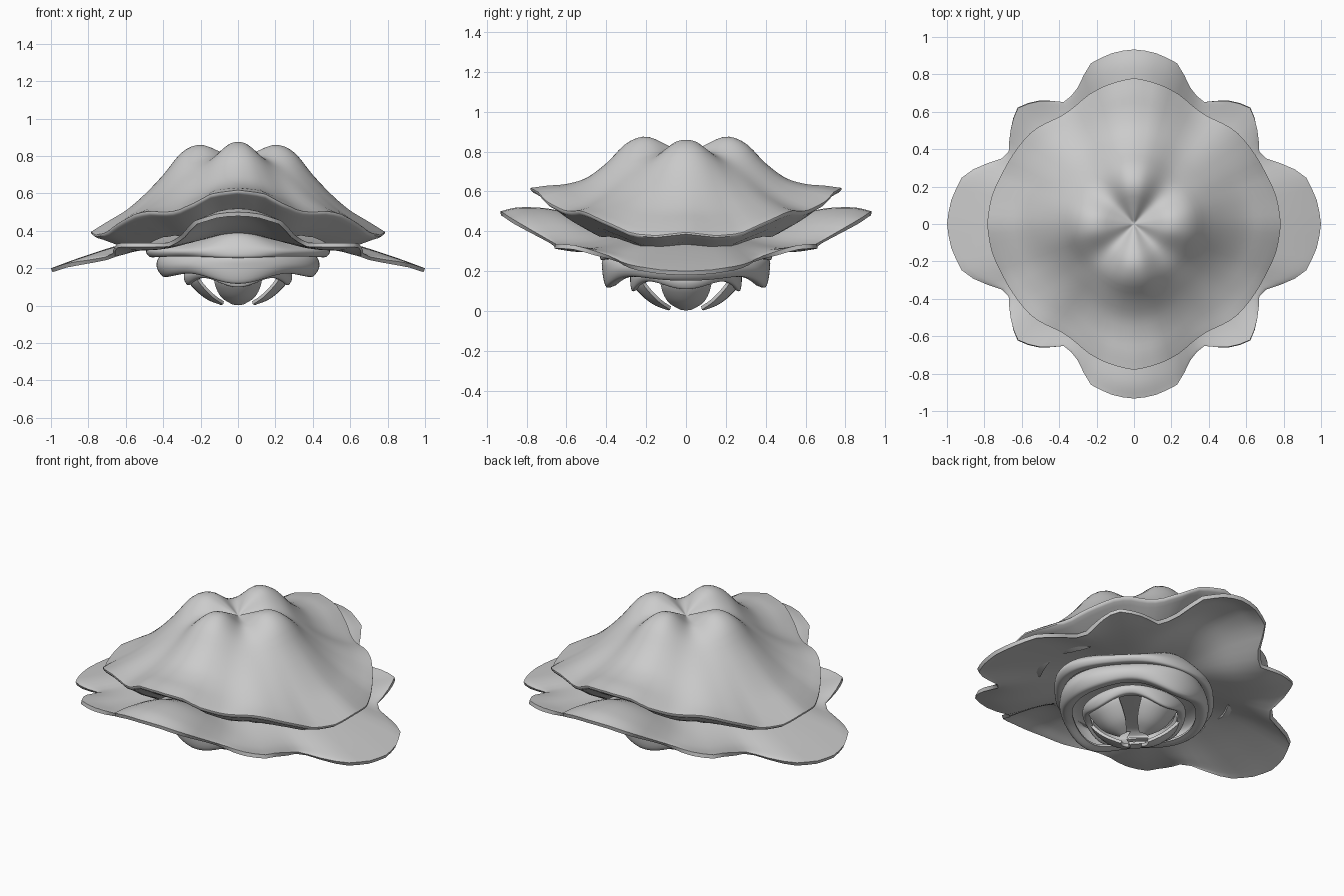
import bpy, bmesh, math
from mathutils import Vector

if "Cube" in bpy.data.objects:
    bpy.data.objects.remove(bpy.data.objects["Cube"])

grey = bpy.data.materials.new("light_grey")
grey.diffuse_color = (0.6, 0.6, 0.6, 1)
grey.use_nodes = True
grey.node_tree.nodes["Principled BSDF"].inputs["Base Color"].default_value = grey.diffuse_color


def spline(pts, t):
    """Smooth curve through points, t from 0 to 1."""
    n = len(pts) - 1
    i = min(int(t * n), n - 1)
    f = t * n - i
    a, b, c, d = (Vector(pts[max(0, min(n, k))]) for k in (i - 1, i, i + 1, i + 2))
    return 0.5 * (2 * b + (c - a) * f + (2 * a - 5 * b + 4 * c - d) * f ** 2
                  + (3 * b - a - 3 * c + d) * f ** 3)


def rim_at(rim, ang):
    """Rim radius and height at an angle in the first quadrant."""
    keys = [(math.atan2(y, x), math.hypot(x, y), z) for x, y, z in rim]
    for (a, r, z), (b, s, w) in zip(keys, keys[1:]):
        if ang <= b + 1e-6:
            f = (ang - a) / (b - a)
            return r + (s - r) * f, z + (w - z) * f
    return keys[-1][1:]


def finish(name, bm, thickness):
    bmesh.ops.remove_doubles(bm, verts=bm.verts, dist=1e-5)
    mesh = bpy.data.meshes.new(name)
    bm.to_mesh(mesh)
    bm.free()
    mesh.materials.append(grey)
    ob = bpy.data.objects.new(name, mesh)
    bpy.context.collection.objects.link(ob)
    bpy.ops.object.select_all(action='DESELECT')
    ob.select_set(True)
    bpy.context.view_layer.objects.active = ob
    mod = ob.modifiers.new("thickness", 'SOLIDIFY')
    mod.thickness = thickness
    mod.offset = -1
    bpy.ops.object.modifier_apply(modifier=mod.name)
    bpy.ops.object.shade_smooth_by_angle(angle=math.radians(50))
    return ob


def grid_faces(bm, rows, closed):
    n = len(rows[0])
    for a, b in zip(rows, rows[1:]):
        for j in range(n if closed else n - 1):
            k = (j + 1) % n
            bm.faces.new((a[j], b[j], b[k], a[k]))


def lobed_shell(name, side, diagonal, front, thickness, rim=None, lip=(), power=2, seg=96, rings=26):
    """Four-lobed shell blended from three radial (r, z) profiles, with an optional tucked lip."""
    bm = bmesh.new()
    rows = []
    for i in range(rings + 1):
        t = i / rings
        px, pd, py = spline(side, t), spline(diagonal, t), spline(front, t)
        row = []
        for j in range(seg):
            phi = 2 * math.pi * j / seg
            c, s = math.cos(phi), math.sin(phi)
            wd = abs(math.sin(2 * phi)) ** power

            def mix(x, d, y):
                return Vector(d) * wd + (Vector(x) * c * c + Vector(y) * s * s) * (1 - wd)
            r, z = mix(px, pd, py)
            if rim:
                re, ze = mix(side[-1], diagonal[-1], front[-1])
                rr, rz = rim_at(rim, math.atan2(abs(s), abs(c)))
                r *= 1 + (rr / re - 1) * t ** 2
                z += (rz - ze) * t ** 3
            row.append(bm.verts.new((r * c, r * s, z)))
        rows.append(row)
    # the tucked underside drops less towards the low side lobes
    for k, (scale, drop) in enumerate(lip, 1):
        row = []
        for j, v in enumerate(rows[rings]):
            shallow = 0.5 * max(0, math.cos(4 * math.pi * j / seg)) * k / len(lip)
            row.append(bm.verts.new((v.co.x * scale, v.co.y * scale, v.co.z + drop * (1 - shallow))))
        rows.append(row)
    # the first ring is a single point at the centre
    grid_faces(bm, rows[1:], True)
    for j in range(seg):
        bm.faces.new((rows[0][0], rows[1][j], rows[1][(j + 1) % seg]))
    for v in rows[0][1:]:
        bm.verts.remove(v)
    return finish(name, bm, thickness)


# Upper cap with four humps, a wavy rim and a tucked underside
lobed_shell(
    "upper_cap",
    [(0, .78), (.09, .82), (.2, .86), (.3, .82), (.4, .70), (.5, .595), (.6, .51), (.7, .45), (.79, .395)],
    [(0, .78), (.09, .793), (.18, .795), (.28, .755), (.37, .685), (.46, .615), (.55, .56), (.65, .515), (.74, .49)],
    [(0, .78), (.09, .83), (.2, .875), (.3, .84), (.4, .74), (.5, .665), (.6, .632), (.7, .62), (.78, .605)],
    .012, power=2.5,
    rim=[(.785, 0, .395), (.76, .15, .378), (.705, .27, .388), (.655, .36, .43), (.54, .5, .495),
         (.47, .54, .505), (.40, .57, .5), (.33, .615, .505), (.23, .7, .55), (.14, .745, .60), (0, .78, .618)],
    lip=[(1, -.01), (.985, -.022), (.95, -.035), (.86, -.08), (.72, -.13)])

# Lower, wider skirt with long lobes
lobed_shell(
    "lower_skirt",
    [(0, .4), (.25, .4), (.45, .37), (.65, .32), (.85, .255), (1, .2)],
    [(0, .4), (.2, .395), (.4, .36), (.6, .325), (.75, .318), (.88, .335)],
    [(0, .4), (.25, .4), (.45, .43), (.65, .505), (.83, .518), (.933, .495)],
    .022,
    rim=[(1, 0, .2), (.98, .12, .205), (.92, .25, .225), (.83, .31, .24), (.72, .34, .255),
         (.67, .38, .275), (.65, .55, .33), (.62, .62, .335), (.53, .655, .335), (.36, .65, .335),
         (.3, .73, .38), (.23, .86, .455), (.1, .92, .495), (0, .933, .5)])

# Bells nested beneath the skirt
lobed_shell(
    "upper_bell",
    [(0, .38), (.25, .38), (.42, .35), (.49, .30), (.47, .26), (.42, .265)],
    [(0, .38), (.2, .38), (.33, .35), (.43, .30), (.42, .265), (.38, .27)],
    [(0, .38), (.25, .39), (.36, .385), (.42, .32), (.43, .26), (.39, .26)],
    .015)
lobed_shell(
    "lower_bell",
    [(0, .3), (.3, .3), (.41, .27), (.435, .21), (.40, .155), (.35, .16)],
    [(0, .3), (.28, .3), (.38, .27), (.41, .22), (.39, .175), (.34, .175)],
    [(0, .3), (.3, .3), (.41, .27), (.42, .20), (.40, .12), (.35, .13)],
    .015)
lobed_shell(
    "inner_collar",
    [(0, .22), (.2, .22), (.27, .19), (.29, .15), (.27, .11), (.24, .12)],
    [(0, .22), (.2, .22), (.27, .2), (.285, .175), (.27, .15), (.24, .15)],
    [(0, .22), (.2, .22), (.27, .19), (.28, .15), (.27, .10), (.24, .11)],
    .012)

# Four petals curling inward to the bottom: (radius, height, half width)
path = [(.25, .18, .14), (.265, .13, .13), (.22, .075, .115), (.16, .03, .085), (.09, .003, .03)]
for q, label in enumerate(("right", "back", "left", "front")):
    bm = bmesh.new()
    ang = q * math.pi / 2
    rows = []
    for i in range(15):
        r, z, w = spline(path, i / 14)
        row = []
        for j in range(9):
            u = j / 4 - 1
            x, y = r - .35 * w * u * u, w * u
            row.append(bm.verts.new((x * math.cos(ang) - y * math.sin(ang),
                                     x * math.sin(ang) + y * math.cos(ang),
                                     max(0, z) + .12 * w * u * u)))
        rows.append(row)
    grid_faces(bm, rows, False)
    finish(label + "_curled_petal", bm, .018)
